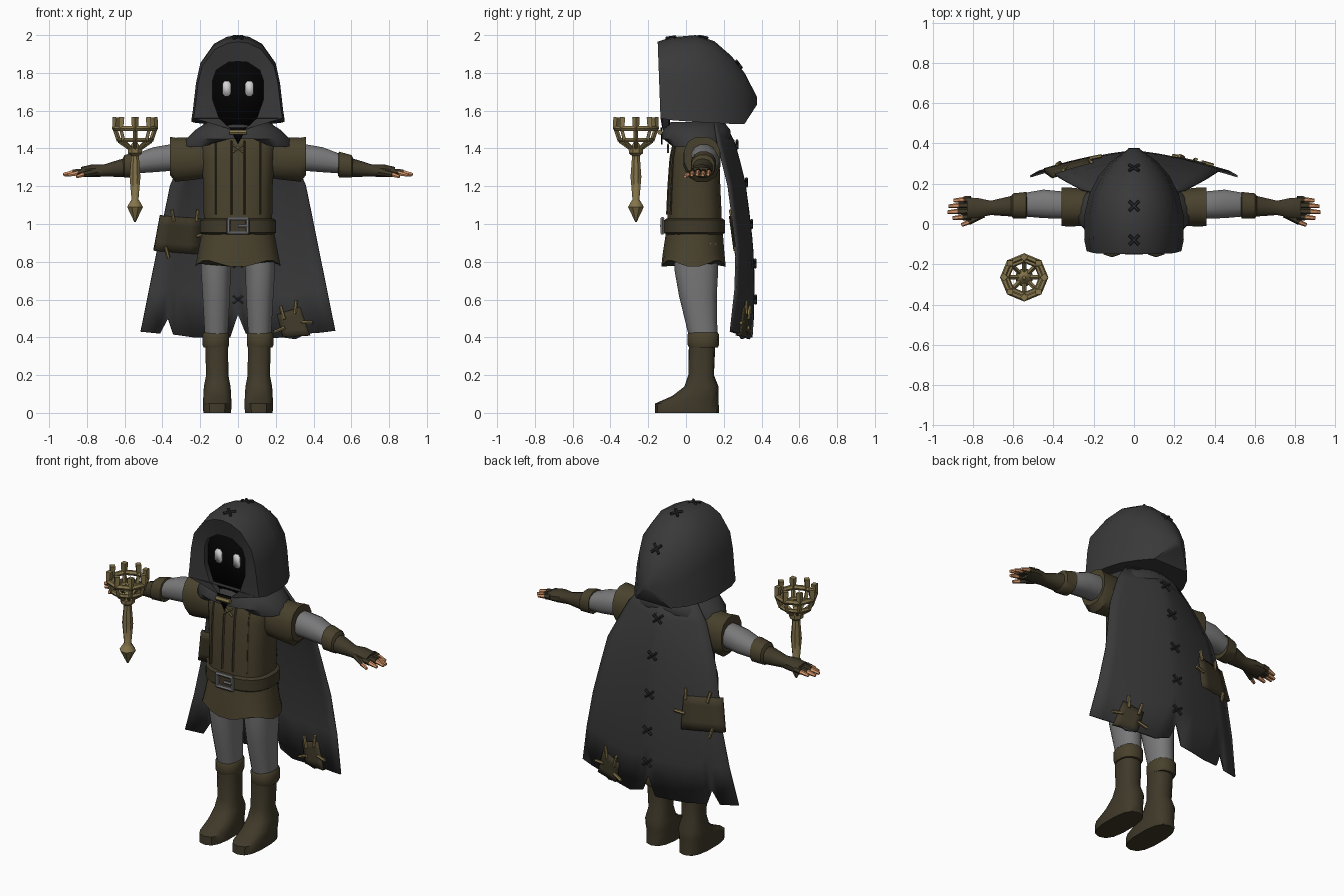
import bpy, bmesh, math
from mathutils import Vector

if "Cube" in bpy.data.objects:
    bpy.data.objects.remove(bpy.data.objects["Cube"])


def material(name, r, g, b):
    m = bpy.data.materials.new(name)
    m.diffuse_color = (r, g, b, 1)
    m.use_nodes = True
    m.node_tree.nodes["Principled BSDF"].inputs["Base Color"].default_value = m.diffuse_color
    return m


CLOTH = material("dark cloth", .041, .041, .042)
THREAD = material("dark thread", .022, .022, .023)
GREY = material("grey linen", .19, .19, .195)
BROWN = material("olive leather", .066, .053, .026)
DARK = material("dark leather", .05, .041, .022)
SKIN = material("skin", .72, .32, .15)
GOLD = material("old brass", .23, .175, .07)
BLACK = material("shadow black", .001, .001, .001)
WHITE = material("eye white", .66, .66, .66)
STEEL = material("buckle steel", .17, .17, .175)


def mesh(name, verts, faces, mat, thick=0):
    me = bpy.data.meshes.new(name)
    me.from_pydata([tuple(v) for v in verts], [], faces)
    bm = bmesh.new()
    bm.from_mesh(me)
    bmesh.ops.recalc_face_normals(bm, faces=bm.faces)
    bm.to_mesh(me)
    bm.free()
    me.materials.append(mat)
    ob = bpy.data.objects.new(name, me)
    bpy.context.collection.objects.link(ob)
    if thick:
        mod = ob.modifiers.new("thickness", 'SOLIDIFY')
        mod.thickness, mod.offset = thick, 0
    return ob


def bridge(rows, n, closed=True):
    """Quads joining consecutive rows of n points."""
    m = n if closed else n - 1
    return [(r*n + i, r*n + (i+1) % n, (r+1)*n + (i+1) % n, (r+1)*n + i)
            for r in range(rows - 1) for i in range(m)]


def loft(name, rings, mat, axis='z', n=14, p=2.3, side=1, wave=None):
    """Rings are (position, centre a, centre b, radius a, radius b) along an axis."""
    verts = []
    for k, (t, ca, cb, ra, rb) in enumerate(rings):
        for i in range(n):
            an = 2*math.pi*(i + .5)/n
            c, s = math.cos(an), math.sin(an)
            a = ca + ra*math.copysign(abs(c)**(2/p), c)
            b = cb + rb*math.copysign(abs(s)**(2/p), s)
            h = t + (wave(k, an) if wave else 0)
            verts.append((side*a, b, h) if axis == 'z' else (side*h, a, b))
    last = (len(rings) - 1)*n
    faces = bridge(len(rings), n) + [tuple(range(n)), tuple(range(last, last + n))]
    return mesh(name, verts, faces, mat)


def rod(name, a, b, r, mat, n=6, r2=None):
    a, b = Vector(a), Vector(b)
    q = (b - a).to_track_quat('Z', 'Y')
    verts = [e + q @ Vector((rr*math.cos(2*math.pi*i/n), rr*math.sin(2*math.pi*i/n), 0))
             for e, rr in ((a, r), (b, r2 or r)) for i in range(n)]
    return mesh(name, verts, bridge(2, n) + [tuple(range(n)), tuple(range(n, 2*n))], mat)


def cross(name, c, u, v, size, r, mat):
    c, u, v = Vector(c), Vector(u)*size, Vector(v)*size
    rod(name, c - u - v, c + u + v, r, mat)
    rod(name, c - u + v, c + u - v, r, mat)


# boots, legs, arms and hands, both sides
for s in (1, -1):
    loft("boot", [(0, .11, .005, .075, .17), (.05, .11, .005, .077, .168),
                  (.09, .11, .05, .075, .122), (.14, .11, .082, .072, .09),
                  (.2, .11, .08, .06, .068), (.36, .113, .085, .062, .07)], DARK, p=2.6, side=s)
    loft("boot_cuff", [(.345, .117, .092, .066, .076), (.36, .117, .092, .072, .083),
                       (.415, .117, .092, .072, .084), (.425, .117, .092, .064, .076)], BROWN, side=s)
    loft("leg", [(.4, .115, .092, .062, .076), (.5, .115, .078, .067, .086),
                 (.62, .115, .063, .074, .1), (.75, .117, .055, .08, .115),
                 (.9, .11, .05, .085, .12)], GREY, side=s)
    loft("short_sleeve", [(.12, .075, 1.35, .085, .1), (.2, .08, 1.35, .092, .115),
                          (.33, .085, 1.34, .1, .12), (.36, .085, 1.36, .098, .105)],
         BROWN, 'x', 12, side=s)
    loft("arm", [(.3, .09, 1.35, .07, .07), (.37, .095, 1.35, .07, .072),
                 (.45, .1, 1.34, .073, .068), (.56, .095, 1.315, .058, .05)], GREY, 'x', 12, side=s)
    loft("glove_cuff", [(.53, .093, 1.315, .055, .06), (.535, .093, 1.315, .068, .07),
                        (.6, .09, 1.305, .064, .062), (.61, .09, 1.3, .05, .05)],
         BROWN, 'x', 12, side=s)
    loft("glove", [(.59, .09, 1.3, .056, .052), (.65, .085, 1.292, .047, .042),
                   (.71, .08, 1.283, .037, .032), (.77, .08, 1.282, .05, .034),
                   (.83, .08, 1.276, .055, .026)], DARK, 'x', 10, side=s)
    for i in range(4):
        y, tip = .036 + .029*i, (.9, .925, .92, .895)[i]
        z = 1.27 + .004*(i % 2)
        rod("glove_finger", (s*.81, y, z + .006), (s*(tip - .05), y - .002, z), .0165, DARK)
        rod("finger", (s*(tip - .055), y - .002, z), (s*tip, y - .006, z - .012), .014, SKIN, r2=.009)
    rod("glove_thumb", (s*.75, .05, 1.275), (s*.82, .01, 1.262), .02, DARK, r2=.015)
    rod("thumb", (s*.815, .012, 1.263), (s*.855, -.005, 1.25), .013, SKIN, r2=.009)

# tunic, skirt and belt
torso = [(.95, 0, .045, .18, .145), (1.05, 0, .045, .183, .145), (1.2, 0, .045, .185, .138),
         (1.35, 0, .048, .195, .13), (1.44, 0, .055, .2, .118), (1.5, 0, .06, .13, .09)]
loft("tunic", torso, BROWN, n=20, p=2.7)
loft("tunic_skirt", [(.79, 0, .04, .228, .172), (.84, 0, .04, .215, .165), (.97, 0, .045, .19, .15)],
     BROWN, n=24, wave=lambda k, a: .018*math.cos(4*a)*(k == 0) * (-1))
loft("belt", [(.945, 0, .045, .19, .152), (.955, 0, .045, .204, .164),
              (1.02, 0, .045, .202, .162), (1.03, 0, .045, .188, .15)], DARK, n=20, p=2.5)

# tunic seams down the front
for s in (1, -1):
    for x in (.035, .12):
        pts = []
        for z, _, cy, rx, ry in torso[1:5]:
            pts.append((s*x, cy - ry*(1 - (x/rx)**2.7)**(1/2.7), z))
        for a, b in zip(pts, pts[1:]):
            rod("tunic_seam", a, b, .006, DARK, 4)

# buckle: frame bars and tongue
for s in (1, -1):
    rod("buckle_side", (s*.05, -.125, .95), (s*.05, -.125, 1.03), .011, STEEL)
    rod("buckle_bar", (-.055, -.125, .99 + s*.037), (.055, -.125, .99 + s*.037), .011, STEEL)
rod("buckle_tongue", (0, -.13, .99), (.05, -.13, .99), .009, STEEL)

# cowl draped over the shoulders
def drape(k, a):
    front = max(0, -math.sin(a))
    return (.055*front**10 - .04*front*abs(math.cos(a)))*(k == 0)


loft("cowl", [(1.425, 0, .06, .29, .165), (1.45, 0, .055, .275, .185), (1.5, 0, .055, .225, .18),
              (1.54, 0, .06, .16, .14)], CLOTH, n=28, p=2, wave=drape)
mesh("neck_shadow", [(-.045, -.131, 1.51), (.045, -.131, 1.51), (0, -.128, 1.42)],
     [(0, 1, 2)], BLACK, .008)
rod("clasp", (-.045, -.138, 1.485), (.045, -.138, 1.485), .014, GOLD)
cross("tunic_lace", (0, -.095, 1.40), (1, 0, 0), (0, 0, .7), .03, .006, GOLD)

# hood: arches from the face rim to the back point
arch = [(1, 0), (.965, .13), (.9, .45), (.81, .68), (.52, .9), (.24, .98)]
arch = arch + [(0, 1)] + [(-x, z) for x, z in reversed(arch)]
stations = [(-.15, .235, 1.965, 1.56), (-.08, .247, 1.988, 1.55), (.05, .245, 2, 1.54),
            (.15, .222, 1.968, 1.535), (.24, .175, 1.89, 1.53), (.31, .115, 1.8, 1.53),
            (.375, .025, 1.675, 1.63)]
rim = [(.035, 1.5), (.1, 1.56), (.135, 1.66), (.135, 1.76), (.115, 1.815), (.05, 1.857)]
rim = rim + [(0, 1.86)] + [(-x, z) for x, z in reversed(rim)]
n = len(arch)
verts = [(x, -.085, z) for x, z in rim] + [(x, -.125, z) for x, z in rim]
for y, w, top, low in stations:
    verts += [(w*x, y - .015*z*(y < -.1) + .015*(y < -.1), low + z*(top - low)) for x, z in arch]
rows = len(stations) + 2
faces = bridge(rows, n, False)
faces += [(r*n, r*n + n - 1, r*n + 2*n - 1, r*n + n) for r in range(2, rows - 1)]
faces.append(tuple(range((rows - 1)*n, rows*n)))
mesh("hood", verts, faces, CLOTH)
mesh("face", [(x*1.01, -.09, z) for x, z in rim], [tuple(range(n))], BLACK, .006)

# glowing eyes as rounded plates
for s in (1, -1):
    pts = [(a*.023, b*.041) for a, b in ((1, .6), (.5, 1), (-.5, 1), (-1, .6),
                                         (-1, -.6), (-.5, -1), (.5, -1), (1, -.6))]
    mesh("eye", [(s*.06 + x, -.098, 1.717 + z) for x, z in pts], [tuple(range(8))], WHITE, .008)

# cape: (height, half width, back depth, sweep towards the edges)
shape = [(1.54, .17, .2, .05), (1.42, .26, .26, .09), (1.2, .36, .315, .09),
         (.85, .43, .355, .085), (.63, .475, .36, .1), (.38, .525, .35, .12)]


def cape_at(z):
    for a, b in zip(shape, shape[1:]):
        if z >= b[0]:
            break
    f = (z - a[0])/(b[0] - a[0])
    return [p + (q - p)*f for p, q in zip(a[1:], b[1:])]


def cape_y(x, z):
    w, back, sweep = cape_at(z)
    return back - sweep*abs(x/w)**1.4


hem = [(-1, .43), (-.8, .42), (-.74, .5), (-.66, .415), (-.45, .4), (-.25, .4), (-.08, .4), (0, .52),
       (.08, .42), (.25, .39), (.45, .4), (.58, .39), (.7, .42), (.85, .425), (1, .435)]
verts = []
for t in (0, .1, .2, .3, .45, .6, .8, 1):
    for u, low in hem:
        z = 1.535 + t*(low - 1.535)
        x = u*cape_at(z)[0]
        verts.append((x, cape_y(x, z), z))
mesh("cape", verts, bridge(8, len(hem), False), CLOTH, .01)


# sewn patches that follow the cape
def patch(name, corners, stitches):
    (a, b, c, d), g = [Vector(p) for p in corners], 5
    pts = [(a.lerp(b, i/4)).lerp(d.lerp(c, i/4), j/4) for j in range(g) for i in range(g)]
    mesh(name, [(p.x, cape_y(p.x, p.y), p.y) for p in pts], bridge(g, g, False), DARK, .026)
    for x, z, dx, dz in stitches:
        for off in (-.017, .017):
            rod(name + "_stitch", (x - dx, cape_y(x - dx, z - dz) + off, z - dz),
                (x + dx, cape_y(x + dx, z + dz) + off, z + dz), .009, GOLD)


patch("side_patch", [(-.445, .86), (-.2, .84), (-.2, 1.03), (-.41, 1.045)],
      [(-.345, 1.045, -.006, .03), (-.215, 1.045, .003, .03), (-.375, .85, -.008, .03),
       (-.19, .94, .03, .004)])
patch("hem_patch", [(.24, .4), (.38, .41), (.33, .56), (.21, .52)],
      [(.235, .53, -.01, .035), (.305, .56, .004, .035), (.365, .48, .03, -.003),
       (.22, .44, .028, .012)])

# cross stitches along the cape seam and the hood crown
for z in (1.42, 1.22, 1, .79, .6):
    for off in (-.01, .01):
        cross("cape_stitch", (0, cape_y(0, z) + off, z), (1, 0, 0), (0, 0, .8), .026, .008, THREAD)
for y, z, dy, dz in ((-.08, 1.988, 1, .15), (.09, 1.99, 1, -.2), (.28, 1.845, .6, -.8)):
    cross("hood_stitch", (0, y, z), (1, 0, 0), (0, dy, dz), .024, .008, THREAD)

# scepter: handle, cage rings, ribs and crown teeth
SX, SY = -.545, -.265
loft("scepter_handle", [(z, SX, SY, r, r) for z, r in (
    (1.01, .004), (1.09, .045), (1.115, .03), (1.13, .02), (1.25, .031), (1.36, .022),
    (1.375, .04), (1.4, .042), (1.415, .025), (1.44, .008))], GOLD, n=8, p=2)
for z, r, t in ((1.445, .085, .012), (1.505, .105, .015)):
    bpy.ops.mesh.primitive_torus_add(major_segments=8, minor_segments=6, major_radius=r,
                                     minor_radius=t, location=(SX, SY, z))
    bpy.context.object.name = "scepter_ring"
    bpy.context.object.data.materials.append(GOLD)
for i in range(8):
    a = math.pi*i/4
    c, s = math.cos(a), math.sin(a)
    path = [(SX + r*c, SY + r*s, z) for r, z in ((.02, 1.395), (.085, 1.44), (.105, 1.5), (.1, 1.565))]
    rod("scepter_rib", path[0], path[1], .011, GOLD, 4)
    rod("scepter_rib", path[1], path[2], .012, GOLD, 4)
    rod("scepter_tooth", path[2], path[3], .016, GOLD, 4, .02)

# soft shading with crisp edges
bpy.ops.object.select_all(action='SELECT')
bpy.context.view_layer.objects.active = bpy.context.selected_objects[0]
bpy.ops.object.shade_smooth_by_angle(angle=math.radians(40))
